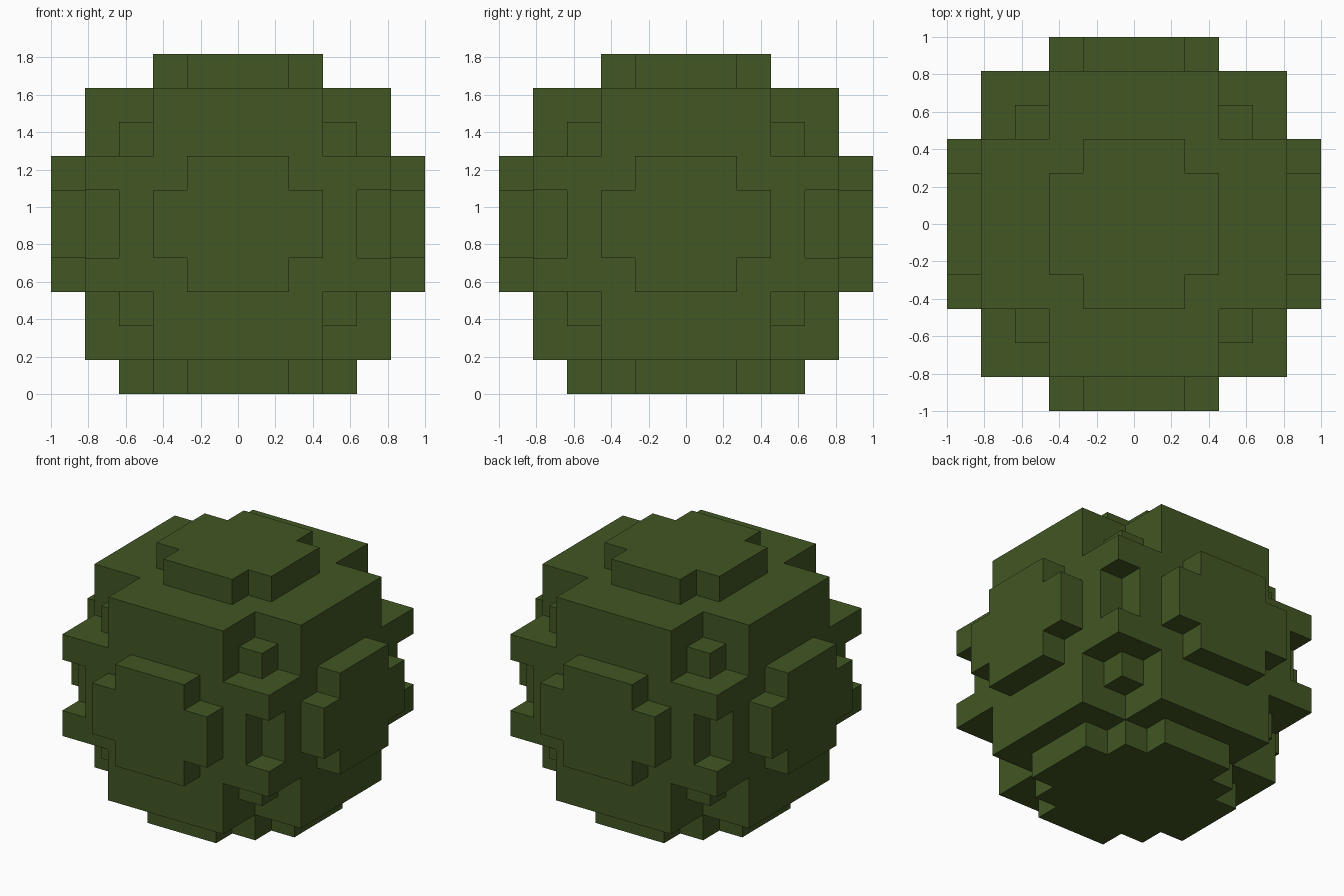
import bpy, bmesh, math
from mathutils import Matrix

if "Cube" in bpy.data.objects:
    bpy.data.objects.remove(bpy.data.objects["Cube"], do_unlink=True)

U = 2 / 11          # edge length of one block
MID = 5             # height of the middle, in blocks

leaf = bpy.data.materials.new("leaf_green")
leaf.use_nodes = True
GREEN = (0.054, 0.095, 0.017, 1)
leaf.diffuse_color = GREEN
leaf.node_tree.nodes["Principled BSDF"].inputs["Base Color"].default_value = GREEN


def finish(name, bm, matrix=Matrix()):
    """Scale block units to scene units and make an object."""
    bm.transform(Matrix.Scale(U, 4) @ matrix)
    bmesh.ops.recalc_face_normals(bm, faces=bm.faces)
    mesh = bpy.data.meshes.new(name)
    bm.to_mesh(mesh)
    bm.free()
    mesh.materials.append(leaf)
    obj = bpy.data.objects.new(name, mesh)
    bpy.context.collection.objects.link(obj)
    return obj


def prism(name, corner, low, high, matrix=Matrix()):
    """Extrude an outline given by one quarter (+x side to +y side)."""
    half = corner + [(-x, y) for x, y in reversed(corner)]
    outline = half + [(-x, -y) for x, y in half]
    bm = bmesh.new()
    face = bm.faces.new([bm.verts.new((x, y, low)) for x, y in outline])
    top = bmesh.ops.extrude_face_region(bm, geom=[face])["geom"]
    bmesh.ops.translate(bm, vec=(0, 0, high - low),
                        verts=[v for v in top if isinstance(v, bmesh.types.BMVert)])
    return finish(name, bm, matrix)


# Quarter outlines, in blocks
FOOT = [(3.5, 1.5), (2.5, 1.5), (2.5, 2.5), (1.5, 2.5), (1.5, 3.5)]
CROSS = [(4.5, 2.5), (2.5, 2.5), (2.5, 4.5)]
SQUARE = [(4.5, 4.5)]
NOTCHED = [(4.5, 3.5), (3.5, 3.5), (3.5, 4.5)]
CAP = [(2.5, 1.5), (1.5, 1.5), (1.5, 2.5)]
PLATE = [(2.5, 1), (1.5, 1), (1.5, 2)]

# Body stacked from foot to cap
for name, corner, low, high in [
    ("foot", FOOT, 0, 1),
    ("lower_body", CROSS, 1, 3),
    ("belt_bottom", SQUARE, 3, 4),
    ("belt_middle", NOTCHED, 4, 6),
    ("belt_top", SQUARE, 6, 7),
    ("upper_body", CROSS, 7, 9),
    ("cap", CAP, 9, 10),
]:
    prism(name, corner, low, high)

# Raised plate on each of the four sides
for i, side in enumerate(("front", "left", "back", "right")):
    turn = (Matrix.Translation((0, 0, MID))
            @ Matrix.Rotation(math.radians(90 * i), 4, "Z")
            @ Matrix.Rotation(math.radians(90), 4, "X"))
    prism(side + "_plate", PLATE, 4.5, 5.5, turn)

# Small blocks set in the corner recesses above and below the belt
for level, z in (("upper", 7.5), ("lower", 2.5)):
    for depth, y in (("front", -3), ("back", 3)):
        for side, x in (("right", -3), ("left", 3)):
            bm = bmesh.new()
            bmesh.ops.create_cube(bm, size=1)
            finish(f"{level}_{depth}_{side}_block", bm, Matrix.Translation((x, y, z)))
